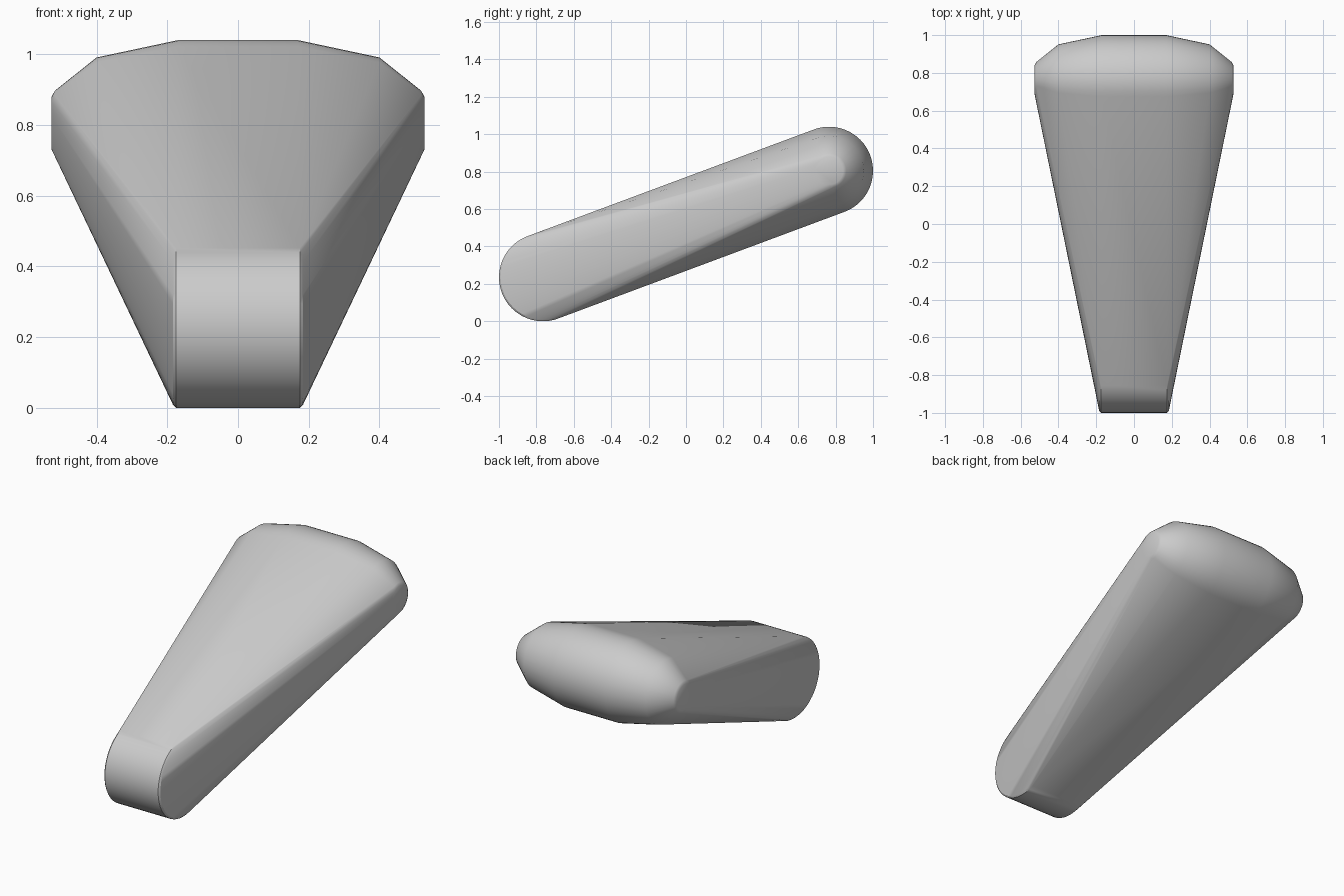
import bpy, bmesh, math

cube = bpy.data.objects.get("Cube")
if cube:
    bpy.data.objects.remove(cube, do_unlink=True)

SEGMENTS = 48
# Half profiles as (x, radius), turned about an axis parallel to x
FRONT_ROLL = [(0.175, 0.235), (0.184, 0.226)]
BACK_ROLL = [(0.17, 0.235), (0.40, 0.186), (0.518, 0.092), (0.527, 0.075)]


def add_rings(bm, profile, y, z):
    """Add mirrored rings of points for one rounded roll."""
    for x, radius in profile:
        for side in (-1, 1):
            for i in range(SEGMENTS):
                a = math.tau * i / SEGMENTS
                bm.verts.new((side * x, y + radius * math.cos(a), z + radius * math.sin(a)))


# Grey material
grey = bpy.data.materials.new("plain grey")
grey.use_nodes = True
colour = (0.6, 0.6, 0.6, 1)
grey.diffuse_color = colour
for node in grey.node_tree.nodes:
    if node.type == 'BSDF_PRINCIPLED':
        node.inputs["Base Color"].default_value = colour

# Tapered body: the skin stretched over a narrow front roll and a wide back roll
bm = bmesh.new()
add_rings(bm, FRONT_ROLL, -0.765, 0.235)
add_rings(bm, BACK_ROLL, 0.765, 0.805)
hull = bmesh.ops.convex_hull(bm, input=bm.verts[:])
loose = [v for v in bm.verts if not v.link_faces]
bmesh.ops.delete(bm, geom=loose, context='VERTS')
bmesh.ops.dissolve_limit(bm, angle_limit=math.radians(0.5), verts=bm.verts[:], edges=bm.edges[:])
bmesh.ops.recalc_face_normals(bm, faces=bm.faces[:])

mesh = bpy.data.meshes.new("tapered_body")
bm.to_mesh(mesh)
bm.free()
mesh.materials.append(grey)
body = bpy.data.objects.new("tapered_body", mesh)
bpy.context.collection.objects.link(body)

# Soft rounding with crisp rims
bpy.ops.object.select_all(action='DESELECT')
body.select_set(True)
bpy.context.view_layer.objects.active = body
bpy.ops.object.shade_smooth_by_angle(angle=math.radians(30))
